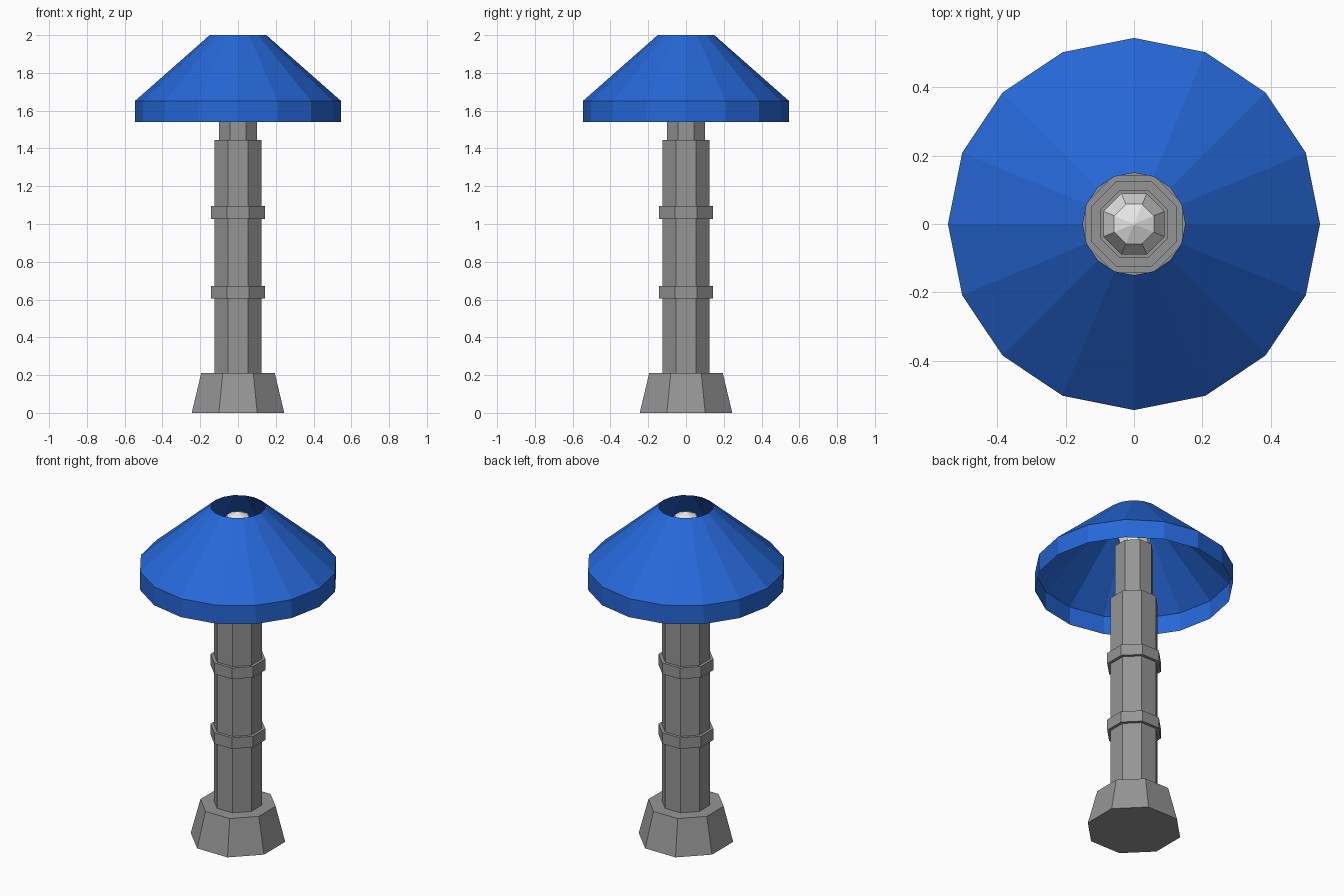
import bpy, bmesh, math

if "Cube" in bpy.data.objects:
    bpy.data.objects.remove(bpy.data.objects["Cube"])


def material(name, rgb):
    m = bpy.data.materials.new(name)
    m.diffuse_color = (*rgb, 1)
    m.use_nodes = True
    m.node_tree.nodes["Principled BSDF"].inputs["Base Color"].default_value = m.diffuse_color
    return m


GREY = material("grey_metal", (0.30, 0.30, 0.30))
BLUE = material("blue_shade", (0.019, 0.138, 0.69))
WHITE = material("pale_bulb", (0.80, 0.80, 0.80))


def lathe(name, profile, sides, mat, offset=0.0, caps=True):
    """Flat-sided turned part from (corner radius, z) pairs, bottom to top."""
    bm = bmesh.new()
    rings = []
    for r, z in profile:
        rings.append([bm.verts.new((r * math.cos(offset + math.tau * i / sides),
                                    r * math.sin(offset + math.tau * i / sides), z))
                      for i in range(sides)])
    for low, high in zip(rings, rings[1:]):
        for i in range(sides):
            j = (i + 1) % sides
            bm.faces.new((low[i], low[j], high[j], high[i]))
    if caps:
        bm.faces.new(rings[0][::-1])
        bm.faces.new(rings[-1])
    mesh = bpy.data.meshes.new(name)
    bm.to_mesh(mesh)
    bm.free()
    mesh.materials.append(mat)
    ob = bpy.data.objects.new(name, mesh)
    bpy.context.collection.objects.link(ob)
    return ob


def octagon(name, profile, mat=GREY):
    """Eight-sided part sized by half its flat-to-flat width."""
    k = 1 / math.cos(math.pi / 8)
    return lathe(name, [(a * k, z) for a, z in profile], 8, mat, math.pi / 8)


# Post: tapered foot, main column, two collars and the narrow neck
octagon("foot", [(0.245, 0), (0.195, 0.21)])
octagon("column", [(0.125, 0.20), (0.125, 1.445)])
for i, z in enumerate((0.605, 1.027)):
    octagon(f"collar_{i + 1}", [(0.142, z), (0.142, z + 0.067)])
octagon("neck", [(0.10, 1.44), (0.10, 1.78)])

# Rounded bulb inside the shade
octagon("bulb", [(0.065, 1.77), (0.09, 1.86), (0.058, 1.945), (0.004, 1.97)], WHITE)

# Open sixteen-sided shade with an upright rim
lathe("shade", [(0.545, 1.54), (0.545, 1.652), (0.15, 2.0)], 16, BLUE, caps=False)
